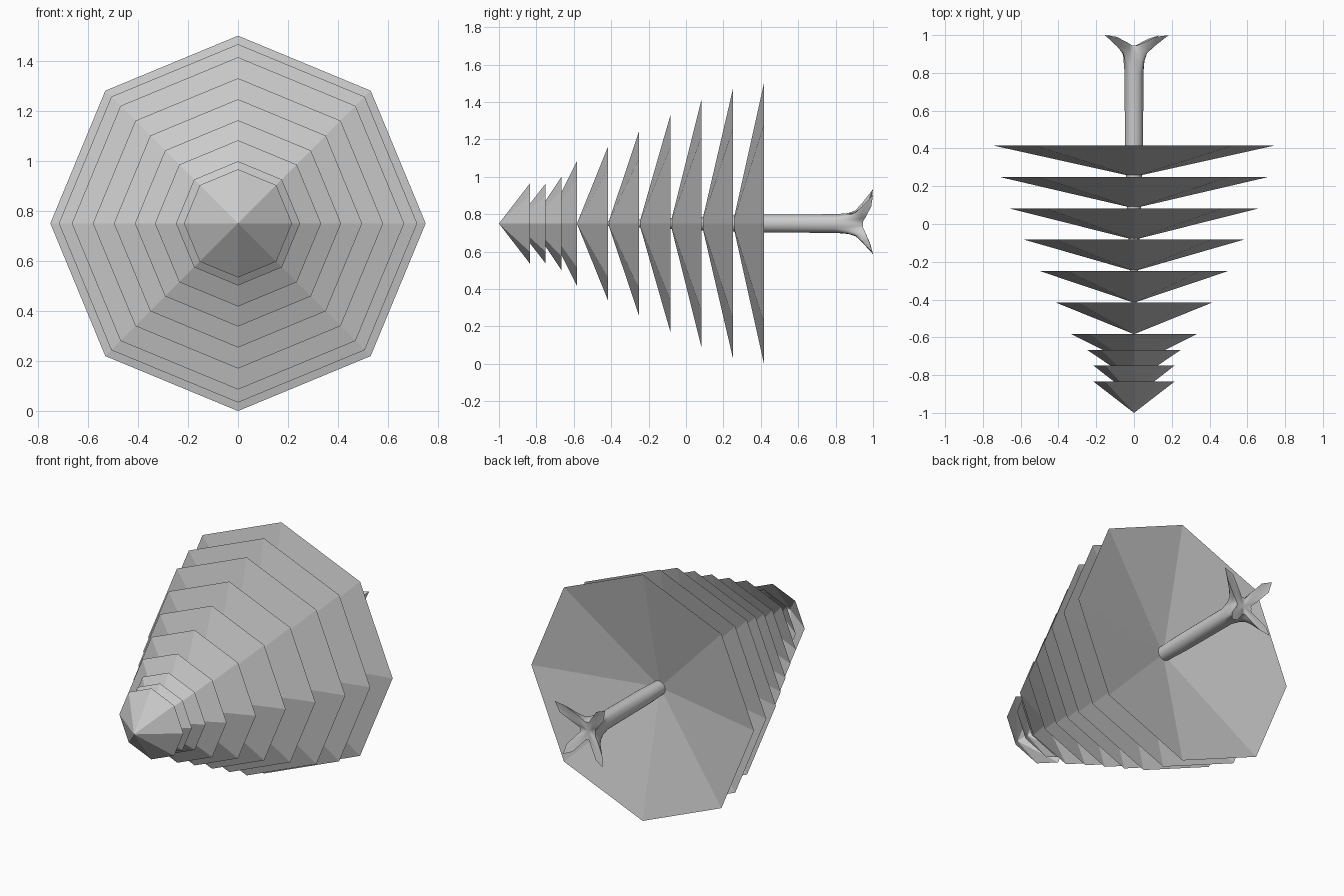
import bpy, bmesh
from math import sin, cos, pi, radians

if "Cube" in bpy.data.objects:
    bpy.data.objects.remove(bpy.data.objects["Cube"])

CZ = 0.75  # height of the lying tree's axis


def make_object(name, bm):
    me = bpy.data.meshes.new(name)
    bm.to_mesh(me)
    bm.free()
    ob = bpy.data.objects.new(name, me)
    bpy.context.collection.objects.link(ob)
    return ob


# Branch tiers: hollow eight-sided cones, (base y in twelfths, radius)
TIERS = [(5, .75), (3, .716), (1, .664), (-1, .58), (-3, .496), (-5, .412),
         (-7, .332), (-8, .248), (-9, .214), (-10, .216)]
for i, (step, r) in enumerate(TIERS):
    bm = bmesh.new()
    y = step / 12
    tip = bm.verts.new((0, y - 1 / 6, CZ))
    rim = [bm.verts.new((r * cos(k * pi / 4), y, CZ + r * sin(k * pi / 4)))
           for k in range(8)]
    for k in range(8):
        bm.faces.new((tip, rim[k], rim[(k + 1) % 8]))
    make_object(f"branch_tier_{i + 1}", bm)

# Four roots: (angle seen along the axis, relative length)
ROOTS = [(40, 1.0), (130, 1.0), (230, .86), (310, .8)]
SEG = 36


def root_weight(a):
    w = 0
    for angle, length in ROOTS:
        d = abs((a - angle + 180) % 360 - 180)
        if d < 45:
            w = max(w, length * cos(radians(2 * d)) ** 6)
    return w


# Trunk rings: (y in valleys, y at root tips, radius in valleys, radius at tips)
RINGS = [(-.55, -.55, .008, .008), (-.25, -.25, .022, .022),
         (.08, .08, .036, .036), (.25, .25, .042, .042), (.41, .41, .048, .048),
         (.80, .80, .05, .05), (.86, .86, .055, .065), (.90, .905, .058, .09),
         (.93, .94, .056, .14), (.945, 1.0, .052, .24),
         (.943, .97, .04, .13), (.942, .95, .025, .05)]
bm = bmesh.new()
loops = []
for y0, y1, r0, r1 in RINGS:
    loop = []
    for k in range(SEG):
        a = k * 360 / SEG
        w = root_weight(a)
        r = r0 + (r1 - r0) * w
        y = y0 + (y1 - y0) * min(1, w * 1.2)
        loop.append(bm.verts.new((r * cos(radians(a)), y, CZ + r * sin(radians(a)))))
    loops.append(loop)
for a, b in zip(loops, loops[1:]):
    for k in range(SEG):
        n = (k + 1) % SEG
        bm.faces.new((a[k], a[n], b[n], b[k]))

# Close both ends with a centre point
for loop, y in ((loops[0], -.58), (loops[-1], .94)):
    c = bm.verts.new((0, y, CZ))
    for k in range(SEG):
        bm.faces.new((c, loop[k], loop[(k + 1) % SEG]))
bmesh.ops.recalc_face_normals(bm, faces=bm.faces[:])
trunk = make_object("trunk_with_roots", bm)
bpy.context.view_layer.objects.active = trunk
trunk.select_set(True)
bpy.ops.object.shade_smooth_by_angle(angle=radians(50))
